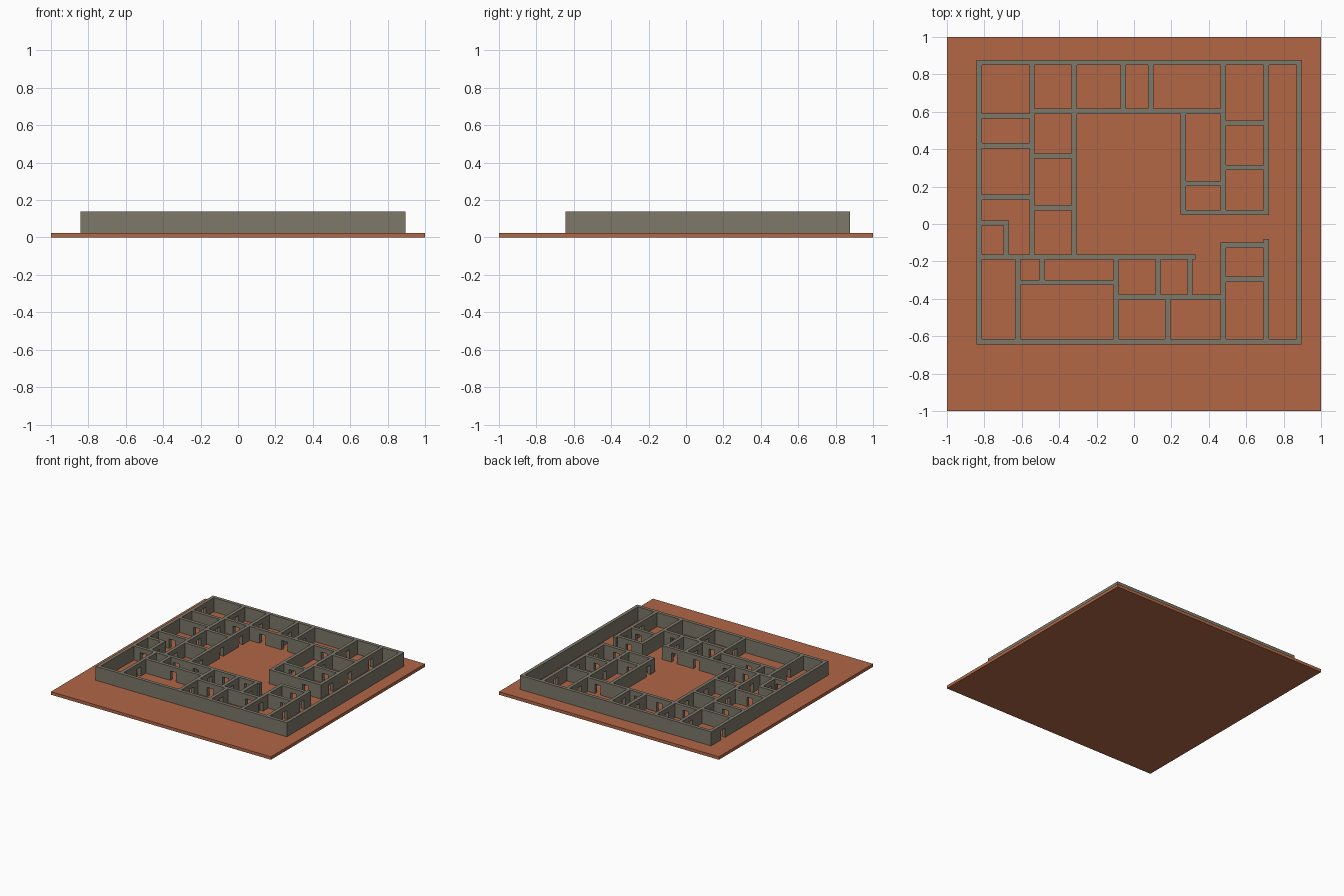
import bpy, bmesh

if "Cube" in bpy.data.objects:
    bpy.data.objects.remove(bpy.data.objects["Cube"])

BASE, DOOR, TOP = 0.025, 0.102, 0.14   # floor level, door head, wall top
T, DW = 0.014, 0.026                   # half wall thickness, half door width

def material(name, rgb):
    m = bpy.data.materials.new(name)
    m.diffuse_color = (*rgb, 1)
    m.use_nodes = True
    m.node_tree.nodes["Principled BSDF"].inputs["Base Color"].default_value = m.diffuse_color
    return m

clay = material("terracotta", (0.445, 0.136, 0.061))
stone = material("grey_stone", (0.205, 0.188, 0.144))

# ground slab
bpy.ops.mesh.primitive_cube_add(size=1, location=(0, 0, BASE / 2))
slab = bpy.context.object
slab.name = "ground_slab"
slab.scale = (2, 2, BASE)
slab.data.materials.append(clay)

# walls running along y: x, from y, to y, door centres
ALONG_Y = [
    (-0.828, -0.645, 0.877, [0.72]),
    (0.882, -0.645, 0.877, []),
    (-0.545, -0.18, 0.87, [0.74, 0.50, 0.25, -0.05]),
    (-0.320, -0.18, 0.87, [0.73, 0.47, 0.22, -0.05]),
    (-0.058, 0.60, 0.87, [0.73]),
    (0.090, 0.60, 0.87, [0.70]),
    (0.477, 0.05, 0.87, [0.72, 0.40]),
    (0.707, 0.05, 0.87, [0.70, 0.42, 0.18]),
    (0.263, 0.05, 0.60, [0.13]),
    (0.477, -0.645, -0.10, [-0.40]),
    (0.707, -0.645, -0.08, [-0.20, -0.42]),
    (-0.683, -0.18, 0.02, [-0.09]),
    (-0.622, -0.64, -0.18, [-0.42]),
    (-0.490, -0.31, -0.18, [-0.245]),
    (-0.095, -0.64, -0.18, [-0.25, -0.48]),
    (0.130, -0.39, -0.18, [-0.29]),
    (0.300, -0.39, -0.18, [-0.29]),
    (0.180, -0.64, -0.39, [-0.50]),
]
# walls running along x: y, from x, to x, door centres
ALONG_X = [
    (0.863, -0.842, 0.896, []),
    (-0.630, -0.842, 0.896, []),
    (0.603, -0.545, 0.48, [-0.43, -0.19, 0.01, 0.37]),
    (0.577, -0.83, -0.545, []),
    (0.418, -0.83, -0.545, [-0.66]),
    (0.363, -0.545, -0.32, []),
    (0.143, -0.83, -0.545, [-0.69]),
    (0.087, -0.545, -0.32, []),
    (0.005, -0.83, -0.67, []),
    (-0.176, -0.83, 0.33, [-0.73, -0.43, -0.25, 0.02, 0.22]),
    (-0.313, -0.62, -0.095, [-0.36]),
    (-0.392, -0.095, 0.48, [0.03, 0.38]),
    (0.540, 0.48, 0.707, []),
    (0.302, 0.48, 0.707, [0.59]),
    (0.216, 0.263, 0.48, [0.35]),
    (0.062, 0.25, 0.721, [0.58]),
    (-0.113, 0.463, 0.721, [0.59]),
    (-0.295, 0.48, 0.707, [0.63]),
]

# plan rectangles (x0, y0, x1, y1) for walls and door openings
solids, gaps = [], []
for c, a, b, doors in ALONG_Y:
    solids.append((c - T, a, c + T, b))
    gaps += [(c - T, d - DW, c + T, d + DW) for d in doors]
for c, a, b, doors in ALONG_X:
    solids.append((a, c - T, b, c + T))
    gaps += [(d - DW, c - T, d + DW, c + T) for d in doors]

# one clean joined shell: fill plan cells in two layers, keep outer faces only
rects = solids + gaps
xs = sorted({round(v, 4) for r in rects for v in (r[0], r[2])})
ys = sorted({round(v, 4) for r in rects for v in (r[1], r[3])})
zs = [BASE - 0.003, DOOR, TOP]

def covered(x, y, group):
    return any(r[0] < x < r[2] and r[1] < y < r[3] for r in group)

cells = set()
for i in range(len(xs) - 1):
    for j in range(len(ys) - 1):
        x, y = (xs[i] + xs[i + 1]) / 2, (ys[j] + ys[j + 1]) / 2
        if covered(x, y, solids):
            cells.add((i, j, 1))
            if not covered(x, y, gaps):
                cells.add((i, j, 0))

bm = bmesh.new()
verts = {}

def vert(k):
    if k not in verts:
        verts[k] = bm.verts.new((xs[k[0]], ys[k[1]], zs[k[2]]))
    return verts[k]

for cell in cells:
    for axis in range(3):
        u, v = (axis + 1) % 3, (axis + 2) % 3
        for side in (0, 1):
            near = list(cell)
            near[axis] += 2 * side - 1
            if tuple(near) in cells:
                continue
            loop = []
            for du, dv in ((0, 0), (1, 0), (1, 1), (0, 1)):
                k = list(cell)
                k[axis] += side
                k[u] += du
                k[v] += dv
                loop.append(vert(tuple(k)))
            bm.faces.new(loop if side else loop[::-1])

mesh = bpy.data.meshes.new("house_walls")
bm.to_mesh(mesh)
bm.free()
mesh.materials.append(stone)
walls = bpy.data.objects.new("house_walls", mesh)
bpy.context.collection.objects.link(walls)
